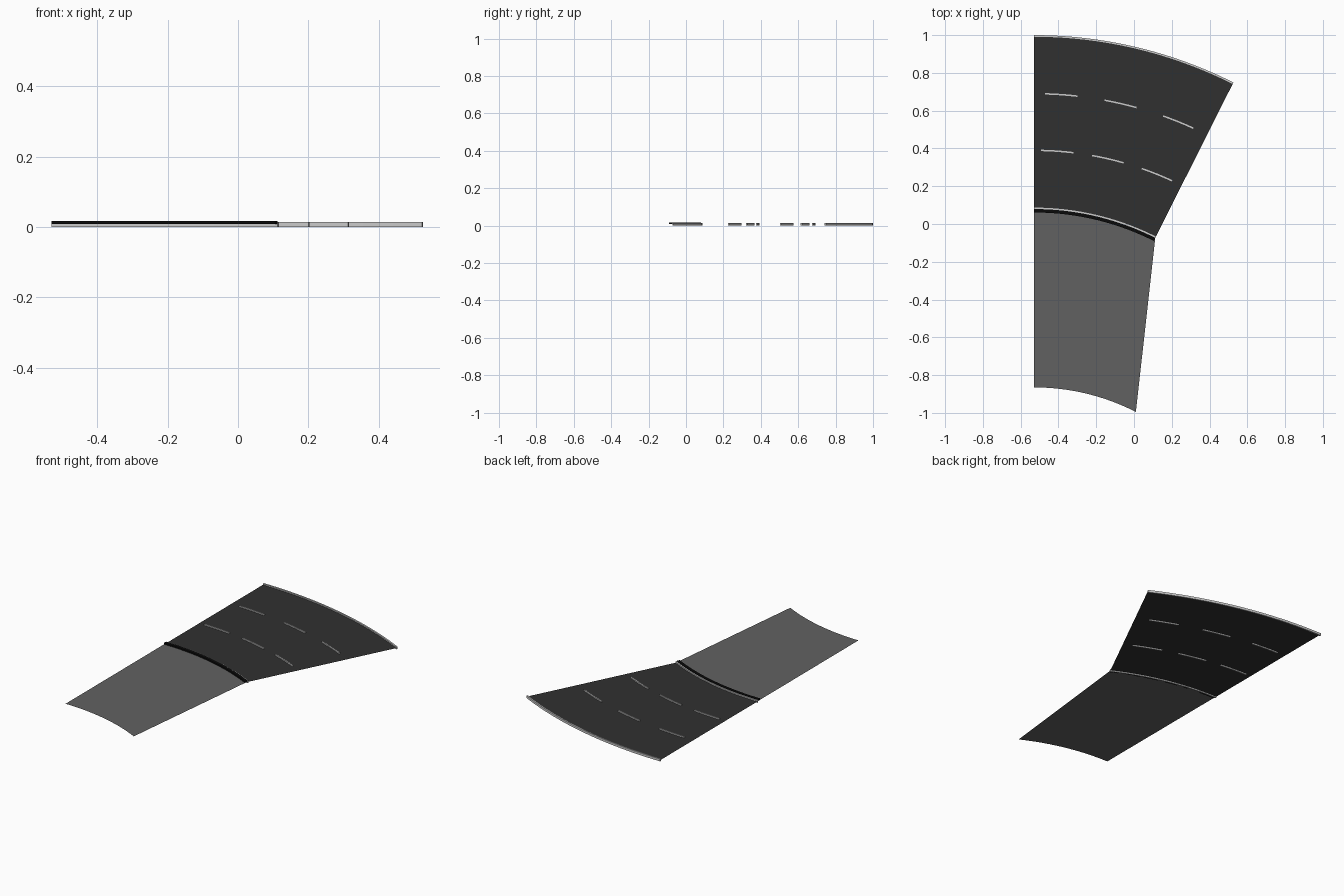
import bpy, bmesh
from math import sin, cos, radians, degrees

if "Cube" in bpy.data.objects:
    bpy.data.objects.remove(bpy.data.objects["Cube"])

CX, CY = -0.53, -1.351      # centre of the road bend
SWEEP = 26.7                # bend angle in degrees


def material(name, v):
    m = bpy.data.materials.new(name)
    m.diffuse_color = (v, v, v, 1)
    m.use_nodes = True
    m.node_tree.nodes["Principled BSDF"].inputs["Base Color"].default_value = m.diffuse_color
    return m


ASPHALT = material("asphalt", 0.03)
PAINT = material("paint", 0.6)
PAVING = material("paving", 0.12)
BLACK = material("black", 0.003)


def arc(r, a0, a1, n, cy=CY):
    angles = [radians(a0 + (a1 - a0) * i / n) for i in range(n + 1)]
    return [(CX + r * sin(a), cy + r * cos(a)) for a in angles]


def strip(name, outer, inner, z0, z1, mat):
    """Sheet (z0 == z1) or solid band between two matching plan curves."""
    bm = bmesh.new()

    def row(pts, z):
        return [bm.verts.new((x, y, z)) for x, y in pts]

    if z0 == z1:
        rows = [row(outer, z0), row(inner, z0)]
        pairs = [(rows[0], rows[1])]
    else:
        rows = [row(outer, z1), row(inner, z1), row(inner, z0), row(outer, z0)]
        pairs = [(rows[i], rows[(i + 1) % 4]) for i in range(4)]
    for a, b in pairs:
        for i in range(len(a) - 1):
            bm.faces.new((a[i], b[i], b[i + 1], a[i + 1]))
    if len(rows) == 4:
        bm.faces.new([r[0] for r in rows])
        bm.faces.new([r[-1] for r in rows])
        bmesh.ops.recalc_face_normals(bm, faces=bm.faces)
    mesh = bpy.data.meshes.new(name)
    bm.to_mesh(mesh)
    bm.free()
    mesh.materials.append(mat)
    bpy.context.collection.objects.link(bpy.data.objects.new(name, mesh))


def bend(name, r1, r0, z0, z1, mat, a0=0, a1=SWEEP, n=24):
    strip(name, arc(r1, a0, a1, n), arc(r0, a0, a1, n), z0, z1, mat)


# Road surface and its painted edge lines
bend("road_surface", 2.351, 1.425, 0.007, 0.007, ASPHALT)
bend("outer_edge_line", 2.351, 2.342, 0.0, 0.014, PAINT)
bend("inner_edge_line", 1.438, 1.430, 0.0, 0.014, PAINT)

# Kerb beside the pavement
bend("kerb", 1.430, 1.412, 0.008, 0.017, BLACK)

# Pavement sheet, with its own gentler far edge
strip("pavement", arc(1.43, 0, SWEEP, 24), arc(1.187, 0, 27.06, 24, -2.052),
      0.008, 0.008, PAVING)

# Dashed lane markings, all of equal length
for lane, r in (("outer", 2.041), ("inner", 1.741)):
    half = degrees(0.0865 / r)
    for k, mid in enumerate((4.05, 13.0, 22.0)):
        bend(f"{lane}_lane_dash_{k + 1}", r + 0.004, r - 0.004, 0.0, 0.014,
             PAINT, mid - half, mid + half, 4)
